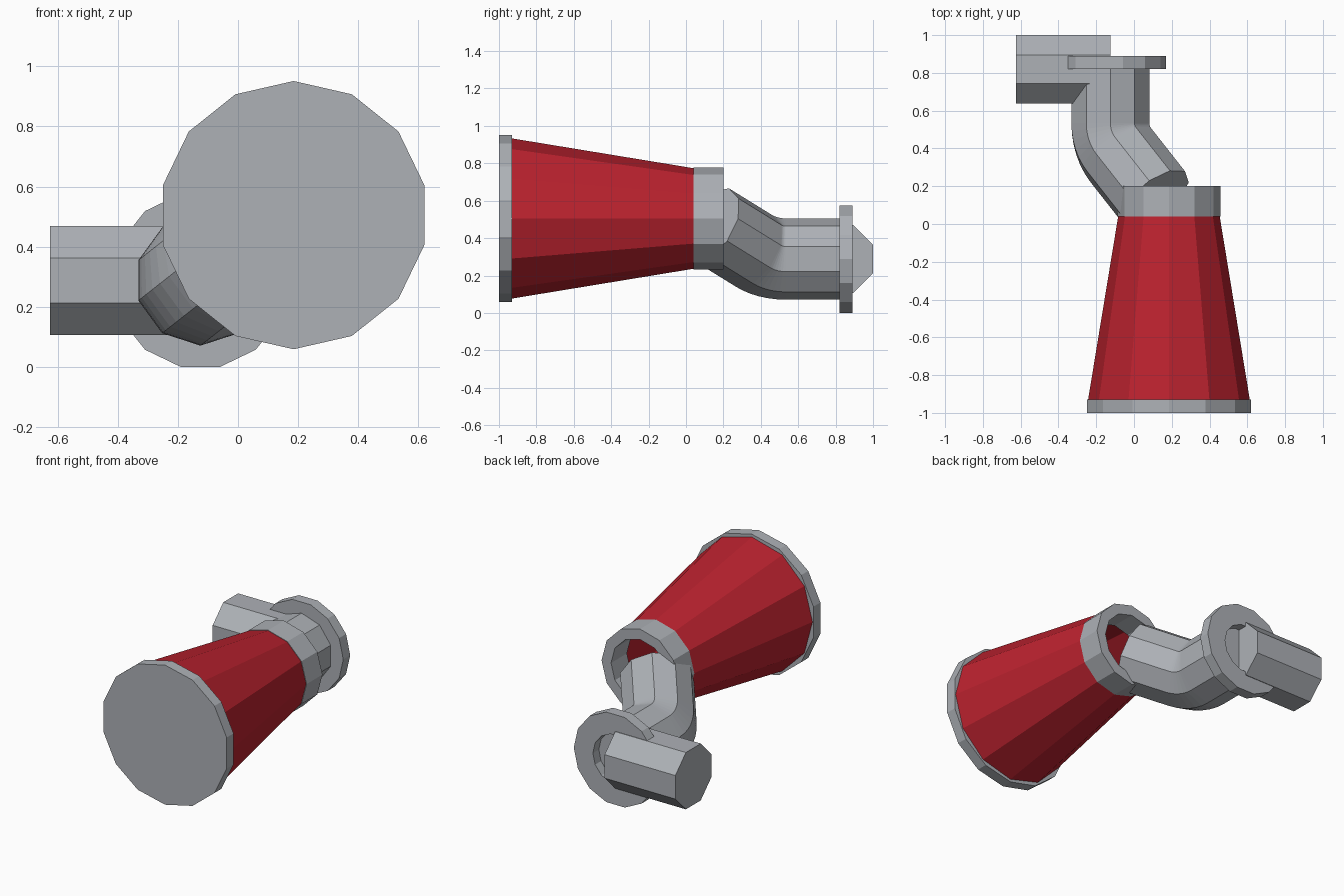
import bpy, math
from mathutils import Vector, Matrix

if "Cube" in bpy.data.objects:
    bpy.data.objects.remove(bpy.data.objects["Cube"])


def material(name, rgb):
    m = bpy.data.materials.new(name)
    m.diffuse_color = (*rgb, 1)
    m.use_nodes = True
    m.node_tree.nodes["Principled BSDF"].inputs["Base Color"].default_value = m.diffuse_color
    return m


GREY = material("steel grey", (0.42, 0.44, 0.47))
RED = material("horn red", (0.50, 0.016, 0.028))


def polygon(n, r, c, y, turn=0.0):
    """Regular polygon facing along y, first corner at the top; c = (x, z)."""
    return [Vector((c[0] + r * math.sin(turn + k * math.tau / n), y,
                    c[1] + r * math.cos(turn + k * math.tau / n))) for k in range(n)]


def skin(name, loops, mat, caps=True, closed=False):
    """Join loops of equal length with quads; cap the ends or close the loop."""
    n = len(loops[0])
    verts = [v for loop in loops for v in loop]
    faces = []
    m = len(loops)
    for i in range(m if closed else m - 1):
        j = (i + 1) % m
        for k in range(n):
            l = (k + 1) % n
            faces.append((i * n + k, i * n + l, j * n + l, j * n + k))
    if caps and not closed:
        faces.append(tuple(range(n))[::-1])
        faces.append(tuple(range((m - 1) * n, m * n)))
    mesh = bpy.data.meshes.new(name)
    mesh.from_pydata([tuple(v) for v in verts], [], faces)
    mesh.materials.append(mat)
    ob = bpy.data.objects.new(name, mesh)
    bpy.context.collection.objects.link(ob)
    # consistent outward normals
    bpy.context.view_layer.objects.active = ob
    ob.select_set(True)
    bpy.ops.object.mode_set(mode='EDIT')
    bpy.ops.mesh.select_all(action='SELECT')
    bpy.ops.mesh.normals_make_consistent(inside=False)
    bpy.ops.object.mode_set(mode='OBJECT')
    ob.select_set(False)
    return ob


def ring(name, n, outer, inner, c, y0, y1, turn=0.0):
    return skin(name, [polygon(n, r, c, y, turn) for r, y in
                       ((outer, y0), (outer, y1), (inner, y1), (inner, y0))],
                GREY, closed=True)


horn = (0.185, 0.505)    # horn axis (x, z)
pipe = (-0.125, 0.288)   # pipe axis (x, z)

# horn: front plate, open red cone, collar
skin("front_plate", [polygon(14, 0.446, horn, y) for y in (-1.0, -0.93)], GREY)
skin("horn_cone", [polygon(12, 0.428, horn, -0.93), polygon(12, 0.268, horn, 0.045)],
     RED, caps=False)
ring("collar", 12, 0.272, 0.205, horn, 0.04, 0.2)

# bent pipe: straight, 45 degree bend, straight into the collar
start_y, bend_r, steps = 0.534, 0.24, 6
side = Vector((0.786, 0, 0.618))
centre = Vector((pipe[0], start_y, pipe[1])) + side * bend_r
axis = Vector((0, -1, 0)).cross(side)
loops = [polygon(10, 0.217, pipe, 0.83)]
base = polygon(10, 0.217, pipe, start_y)
for i in range(steps + 1):
    rot = Matrix.Rotation(math.radians(45) * i / steps, 3, axis)
    loops.append([centre + rot @ (p - centre) for p in base])
direction = rot @ Vector((0, -1, 0))
loops.append([p + direction * 0.325 for p in loops[-1]])
skin("bent_pipe", loops, GREY)

# back flange and the sideways stub
ring("flange", 14, 0.295, 0.16, pipe, 0.82, 0.89, math.pi / 14)
stub_r = 0.1815 / math.cos(math.pi / 8)
stub = []
for x in (-0.625, -0.125):
    stub.append([Vector((x, 0.8185 + stub_r * math.cos(a), pipe[1] + stub_r * math.sin(a)))
                 for a in ((k + 0.5) * math.tau / 8 for k in range(8))])
skin("side_stub", stub, GREY)
